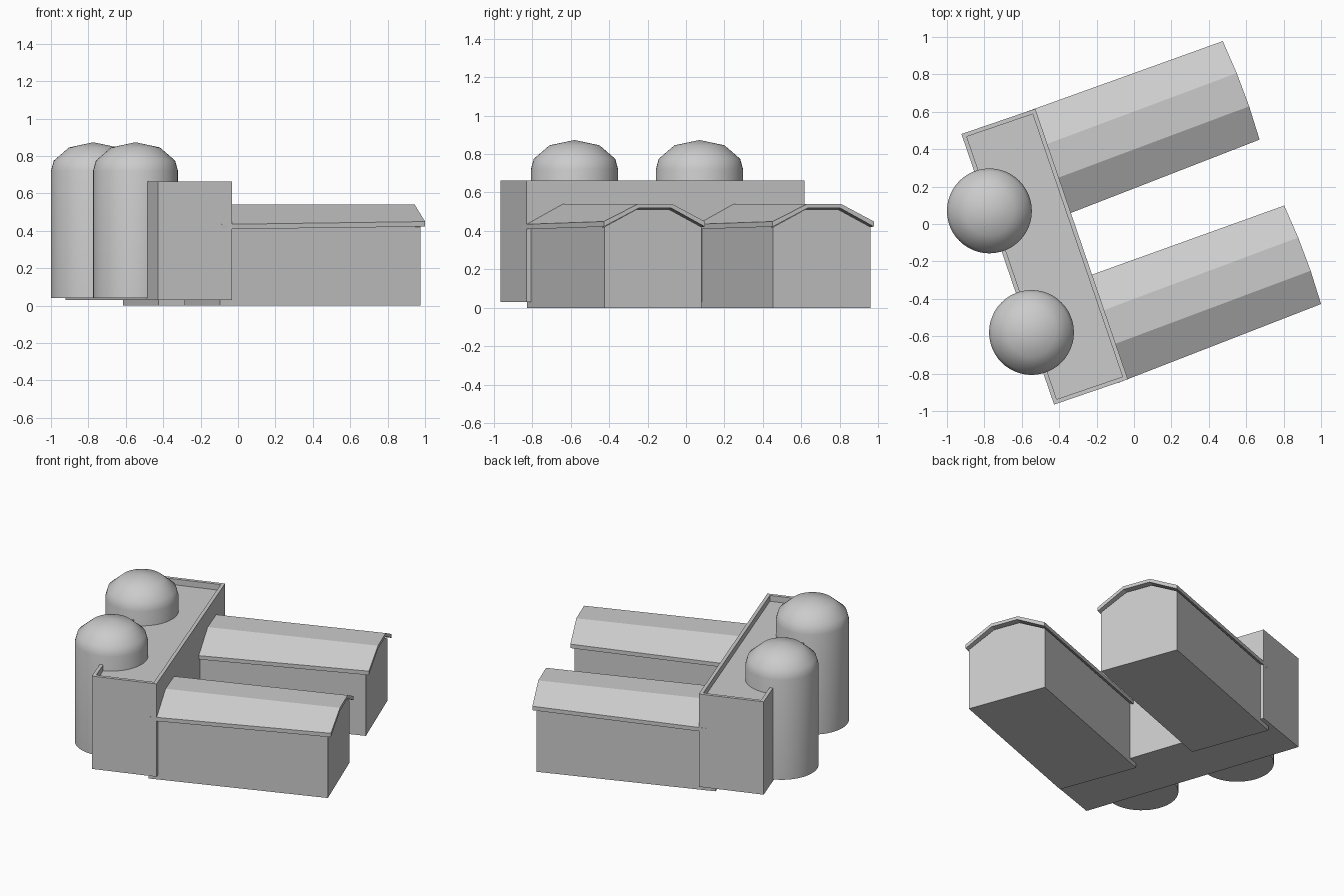
import bpy, bmesh, math
from mathutils import Matrix

if "Cube" in bpy.data.objects:
    bpy.data.objects.remove(bpy.data.objects["Cube"])

HALL_TURN = math.radians(20.5)
HEAD_TURN = math.radians(18.9)


def finish(bm, name, turn=0.0, loc=(0, 0, 0), smooth=False):
    bmesh.ops.recalc_face_normals(bm, faces=bm.faces)
    bmesh.ops.transform(bm, verts=bm.verts,
                        matrix=Matrix.Rotation(turn, 4, 'Z') @ Matrix.Translation(loc))
    mesh = bpy.data.meshes.new(name)
    bm.to_mesh(mesh)
    bm.free()
    ob = bpy.data.objects.new(name, mesh)
    bpy.context.collection.objects.link(ob)
    if smooth:
        bpy.ops.object.select_all(action='DESELECT')
        ob.select_set(True)
        bpy.context.view_layer.objects.active = ob
        bpy.ops.object.shade_smooth_by_angle(angle=math.radians(50))
    return ob


def loft(bm, loop_a, loop_b):
    """Closed solid between two matching end loops."""
    a = [bm.verts.new(p) for p in loop_a]
    b = [bm.verts.new(p) for p in loop_b]
    bm.faces.new(a)
    bm.faces.new(b)
    n = len(a)
    for i in range(n):
        j = (i + 1) % n
        bm.faces.new((a[i], a[j], b[j], b[i]))


def roof_loop(eave_u, ridge_u, half, eave_top, eave_bottom):
    """Section of the folded roof sheet: top line, then underside."""
    top = [(eave_u, -half, eave_top), (ridge_u, -0.095, 0.54),
           (ridge_u, 0.095, 0.54), (eave_u, half, eave_top)]
    under = [(eave_u, half, eave_bottom), (ridge_u, 0.092, 0.518),
             (ridge_u, -0.092, 0.518), (eave_u, -half, eave_bottom)]
    return top + under


def hall(prefix, v):
    # walls with gabled ends
    section = [(-0.27, 0), (0.27, 0), (0.27, 0.42), (0.09, 0.512),
               (-0.09, 0.512), (-0.27, 0.42)]
    bm = bmesh.new()
    loft(bm, [(-0.38, y, z) for y, z in section],
         [(0.765, y, z) for y, z in section])
    finish(bm, prefix + "_hall_walls", HALL_TURN, (0, v, 0))
    # roof narrowing slightly toward the outer end
    bm = bmesh.new()
    loft(bm, roof_loop(-0.38, -0.38, 0.296, 0.434, 0.408),
         roof_loop(0.787, 0.797, 0.281, 0.449, 0.422))
    finish(bm, prefix + "_hall_roof", HALL_TURN, (0, v, 0))


def silo(name, x, y):
    # lathed tank with a low faceted dome
    r, base, spring, rise = 0.227, 0.04, 0.72, 0.153
    rings = [(r, base), (r, spring)]
    rings += [(r * math.cos(math.radians(t)), spring + rise * math.sin(math.radians(t)))
              for t in (21, 55)]
    bm = bmesh.new()
    n = 48
    loops = [[bm.verts.new((q * math.cos(2 * math.pi * i / n),
                            q * math.sin(2 * math.pi * i / n), z)) for i in range(n)]
             for q, z in rings]
    tip = bm.verts.new((0, 0, spring + rise))
    bm.faces.new(loops[0])
    for i in range(n):
        j = (i + 1) % n
        for a, b in zip(loops, loops[1:]):
            bm.faces.new((a[i], a[j], b[j], b[i]))
        bm.faces.new((loops[-1][i], loops[-1][j], tip))
    finish(bm, name, 0, (x, y, 0), smooth=True)


# head building with a recessed flat roof behind a parapet
bm = bmesh.new()
loft(bm, [(-0.717, -0.775, 0.03), (-0.3, -0.775, 0.03), (-0.3, 0.754, 0.03), (-0.717, 0.754, 0.03)],
     [(-0.717, -0.775, 0.663), (-0.3, -0.775, 0.663), (-0.3, 0.754, 0.663), (-0.717, 0.754, 0.663)])
bmesh.ops.recalc_face_normals(bm, faces=bm.faces)
top = max(bm.faces, key=lambda f: f.calc_center_median().z)
bmesh.ops.inset_region(bm, faces=[top], thickness=0.032)
floor = bmesh.ops.extrude_discrete_faces(bm, faces=[top])["faces"][0]
bmesh.ops.translate(bm, verts=floor.verts, vec=(0, 0, -0.04))
finish(bm, "head_building", HEAD_TURN)

# two parallel halls
hall("front", -0.47)
hall("back", 0.4685)

# two storage silos
silo("back_silo", -0.773, 0.07)
silo("front_silo", -0.548, -0.58)
